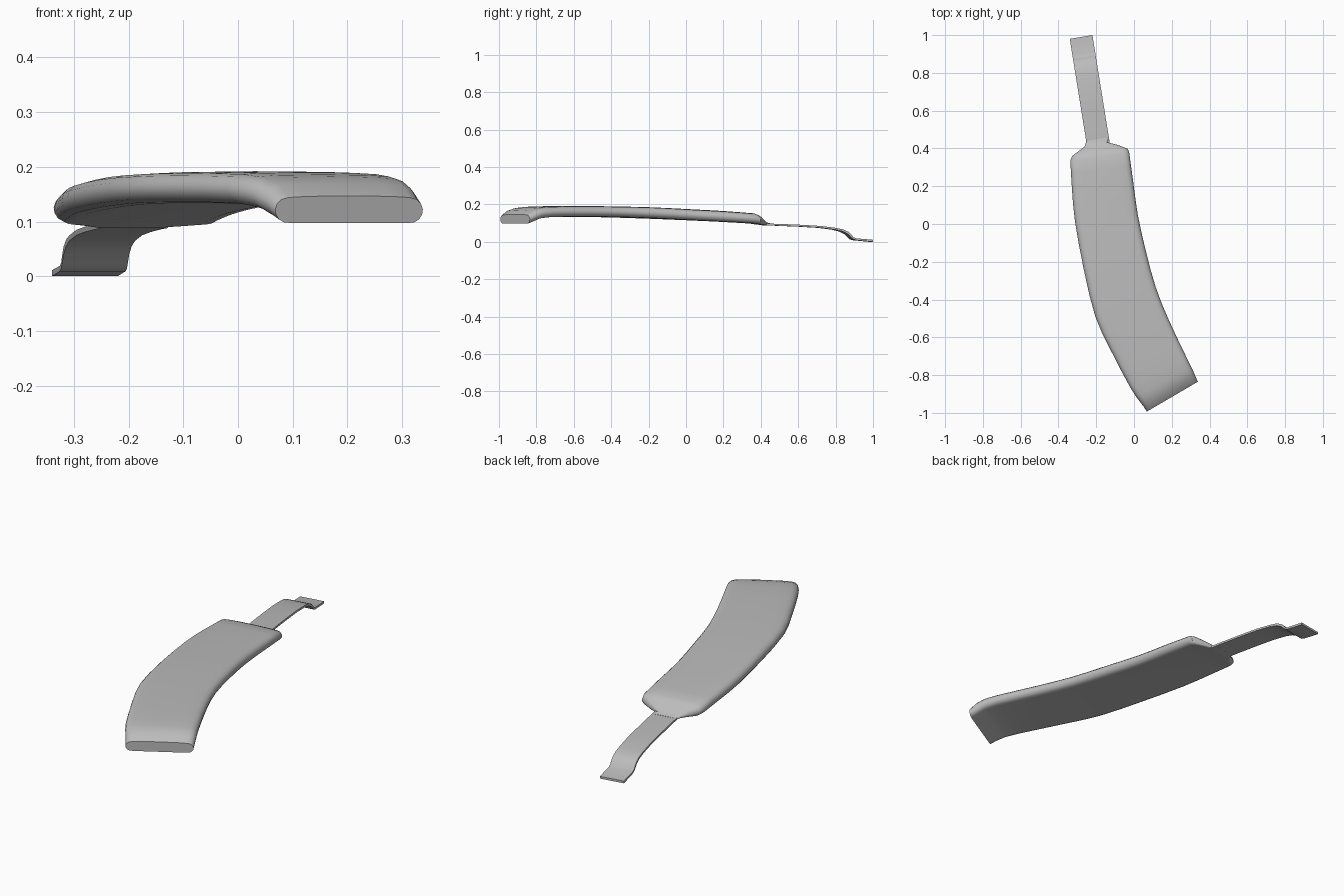
import bpy, bmesh, math
from mathutils import Vector

if "Cube" in bpy.data.objects:
    bpy.data.objects.remove(bpy.data.objects["Cube"])

grey = bpy.data.materials.new("plain_grey")
grey.diffuse_color = (0.5, 0.5, 0.5, 1)
grey.use_nodes = True
grey.node_tree.nodes["Principled BSDF"].inputs["Base Color"].default_value = grey.diffuse_color


def catmull(a, b, c, d, t):
    return 0.5 * (2*b + (c-a)*t + (2*a-5*b+4*c-d)*t*t + (3*b-a-3*c+d)*t**3)


def refine(rows, n):
    """Smoothly resample a list of station rows."""
    out = []
    for i in range(len(rows) - 1):
        q = [rows[max(0, min(len(rows)-1, i+k))] for k in (-1, 0, 1, 2)]
        for s in range(n):
            out.append([catmull(*v, s/n) for v in zip(*q)])
    return out + [rows[-1]]


def loft(name, rows, section, angle):
    """Skin a section (u across 0..1, v up 0..1) through the stations."""
    bm = bmesh.new()
    rings = []
    for lx, ly, rx, ry, zb, zt in rows:
        l, r = Vector((lx, ly, 0)), Vector((rx, ry, 0))
        ring = []
        for u, v in section:
            p = l.lerp(r, u)
            p.z = zb + (zt - zb) * v
            ring.append(bm.verts.new(p))
        rings.append(ring)
    n = len(section)
    for a, b in zip(rings, rings[1:]):
        for i in range(n):
            j = (i + 1) % n
            bm.faces.new((a[i], a[j], b[j], b[i]))
    bm.faces.new(rings[0])
    bm.faces.new(rings[-1])
    bmesh.ops.recalc_face_normals(bm, faces=bm.faces)
    me = bpy.data.meshes.new(name)
    bm.to_mesh(me)
    bm.free()
    me.materials.append(grey)
    ob = bpy.data.objects.new(name, me)
    bpy.context.collection.objects.link(ob)
    bpy.ops.object.select_all(action='DESELECT')
    ob.select_set(True)
    bpy.context.view_layer.objects.active = ob
    bpy.ops.object.shade_smooth_by_angle(angle=math.radians(angle))
    return ob


# curved handle body: left x,y, right x,y, bottom z, top z
end_cap = [
    (.068, -.993, .338, -.835, .097, .147),
    (.052, -.968, .326, -.808, .107, .170),
    (.027, -.935, .312, -.775, .122, .182)]
grip = [
    (.027, -.935, .312, -.775, .122, .182),
    (-.02, -.865, .280, -.710, .132, .190),
    (-.125, -.665, .185, -.510, .134, .192),
    (-.205, -.490, .115, -.335, .132, .190),
    (-.265, -.245, .062, -.140, .125, .185),
    (-.312, .010, .020, .050, .115, .174),
    (-.328, .180, -.003, .215, .107, .165),
    (-.337, .335, -.025, .375, .098, .153)]
shoulder = [
    (-.327, .360, -.033, .398, .094, .142),
    (-.290, .388, -.085, .418, .091, .122),
    (-.262, .410, -.140, .432, .088, .105),
    (-.252, .440, -.132, .460, .087, .098)]
left = [(.12, 0), (.06, .03), (.025, .14), (.005, .32), (0, .5),
        (.012, .7), (.04, .86), (.09, .94), (.22, .98)]
section = left + [(.5, 1)] + [(1-u, v) for u, v in reversed(left)]
loft("handle_body", end_cap + refine(grip, 2)[1:] + shoulder, section, 40)

# flat tang with a downward crank and end tab: left y, bottom z, top z
steps = [(.41, .088, .098), (.48, .086, .096), (.60, .081, .091), (.70, .075, .085),
         (.78, .065, .075), (.82, .055, .067), (.848, .040, .054), (.865, .023, .038),
         (.875, .014, .025), (.89, .009, .019), (.98, 0, .011)]
tang = []
for y, zb, zt in steps:
    x = -.25 - (y - .42) * .161
    tang.append((x, y, x + .12, y + .02, zb, zt))
loft("tang", tang, [(0, 0), (1, 0), (1, 1), (0, 1)], 30)
